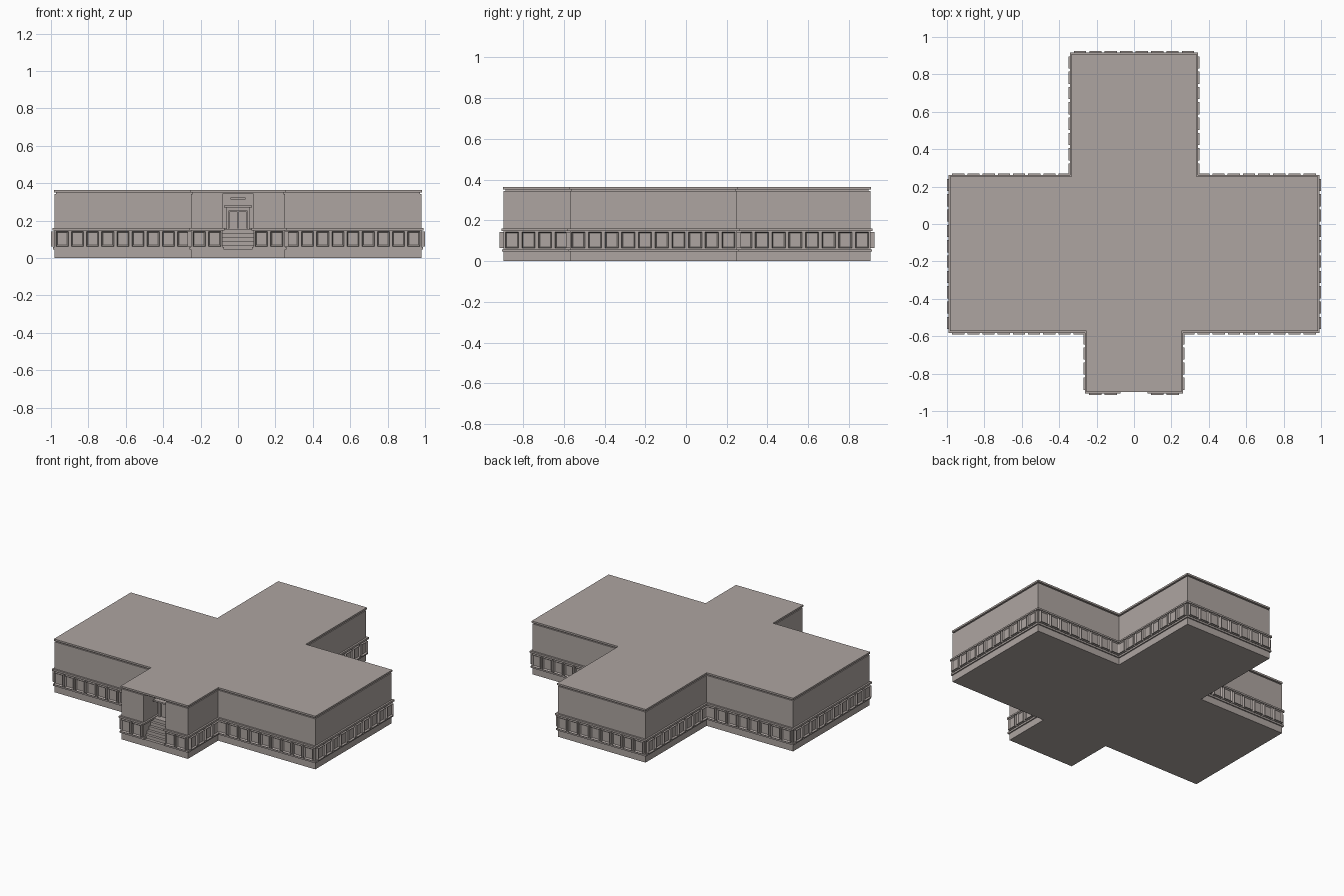
import bpy, bmesh
from mathutils import Vector, Matrix

if "Cube" in bpy.data.objects:
    bpy.data.objects.remove(bpy.data.objects["Cube"])


def make_material(name, rgb):
    m = bpy.data.materials.new(name)
    m.use_nodes = True
    m.diffuse_color = (*rgb, 1)
    m.node_tree.nodes["Principled BSDF"].inputs["Base Color"].default_value = (*rgb, 1)
    return m


STONE = make_material("warm_grey_stone", (0.42, 0.375, 0.355))


def finish(bm, name):
    bmesh.ops.recalc_face_normals(bm, faces=bm.faces)
    me = bpy.data.meshes.new(name)
    bm.to_mesh(me)
    bm.free()
    me.materials.append(STONE)
    ob = bpy.data.objects.new(name, me)
    bpy.context.collection.objects.link(ob)
    return ob


def mirrored(half):
    return [Vector(p) for p in half] + [Vector((-x, y)) for x, y in reversed(half)]


# Cross-shaped plan, right half from the front round to the back
DOOR, FRONT, RECESS = 0.083, -0.895, -0.745
half = [(0.25, FRONT), (0.25, -0.57), (0.98, -0.57), (0.98, 0.25), (0.33, 0.25), (0.33, 0.905)]
PLAIN = mirrored(half)
NOTCHED = mirrored([(DOOR, RECESS), (DOOR, FRONT)] + half)


def outward(a, b):
    d = (b - a).normalized()
    return Vector((d.y, -d.x))


def layer(name, outline, grow, z0, z1):
    """Extrude the plan, grown sideways, between two heights."""
    bm = bmesh.new()
    n = len(outline)
    verts = []
    for i, p in enumerate(outline):
        q = p + grow * (outward(outline[i - 1], p) + outward(p, outline[(i + 1) % n]))
        verts.append(bm.verts.new((q.x, q.y, z0)))
    face = bm.faces.new(verts)
    top = bmesh.ops.extrude_face_region(bm, geom=[face], use_keep_orig=True)["geom"]
    bmesh.ops.translate(bm, vec=(0, 0, z1 - z0),
                        verts=[v for v in top if isinstance(v, bmesh.types.BMVert)])
    return finish(bm, name)


def box(name, x0, x1, y0, y1, z0, z1):
    bm = bmesh.new()
    size = Matrix.Diagonal((x1 - x0, y1 - y0, z1 - z0, 1))
    centre = Matrix.Translation(((x0 + x1) / 2, (y0 + y1) / 2, (z0 + z1) / 2))
    bmesh.ops.create_cube(bm, size=1, matrix=centre @ size)
    return finish(bm, name)


# Walls, ledges and roof
layer("base_plinth", PLAIN, 0, 0, 0.046)
layer("walls", NOTCHED, 0, 0.046, 0.343)
layer("lower_ledge", NOTCHED, 0.008, 0.046, 0.058)
layer("upper_ledge", NOTCHED, 0.012, 0.148, 0.16)
layer("roof_groove", PLAIN, -0.008, 0.343, 0.351)
layer("roof_cap", PLAIN, 0.003, 0.351, 0.363)


# Row of framed panels along each wall
bm = bmesh.new()
for i, a in enumerate(NOTCHED):
    b = NOTCHED[(i + 1) % len(NOTCHED)]
    mid = (a + b) / 2
    if abs(mid.x) < 0.1 and mid.y < 0:
        continue
    n, d, length = outward(a, b), (b - a).normalized(), (b - a).length
    count = round(length / 0.082)
    step = length / count
    for k in range(count):
        c = a + d * step * (k + 0.5) + n * 0.0095
        turn = Matrix((d.to_3d(), n.to_3d(), (0, 0, 1))).transposed().to_4x4()
        mat = Matrix.Translation((c.x, c.y, 0.103)) @ turn
        new = bmesh.ops.create_cube(bm, size=1, matrix=mat @ Matrix.Diagonal((step * 0.8, 0.021, 0.08, 1)))
        faces = {f for v in new["verts"] for f in v.link_faces}
        front = max(faces, key=lambda f: f.calc_center_median().to_2d().dot(n))
        bmesh.ops.inset_individual(bm, faces=[front], thickness=0.009)
        bmesh.ops.translate(bm, verts=front.verts, vec=-n.to_3d() * 0.01)
finish(bm, "wall_panels")

# Entrance: steps, door leaves, jambs, canopy and lamp
STEPS = 5
for i in range(STEPS):
    y = FRONT + 0.02 + i * 0.018
    box("entrance_step", -DOOR, DOOR, y, RECESS, 0.046, 0.046 + (i + 1) * 0.022)
for s in (-1, 1):
    xs = sorted((s * 0.002, s * 0.045))
    box("door_leaf", *xs, RECESS - 0.012, RECESS, 0.156, 0.25)
    xs = sorted((s * 0.048, s * 0.062))
    box("door_jamb", *xs, RECESS - 0.025, RECESS, 0.156, 0.262)
box("door_lintel", -0.062, 0.062, RECESS - 0.03, RECESS, 0.255, 0.27)
box("door_canopy", -0.075, 0.075, RECESS - 0.06, RECESS, 0.27, 0.28)
box("entrance_lamp", -0.04, 0.04, RECESS - 0.04, RECESS, 0.312, 0.325)
